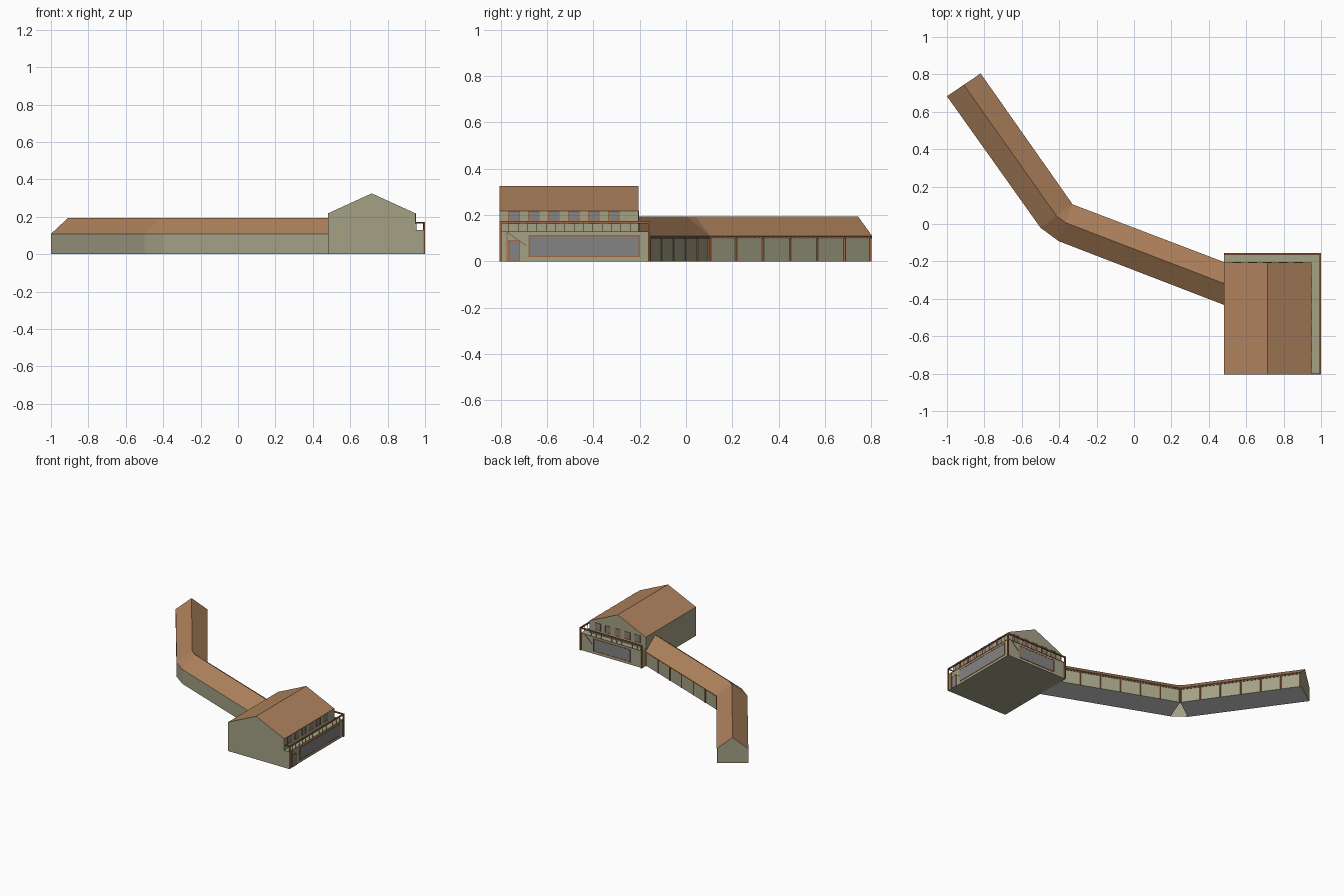
import bpy, bmesh
from mathutils import Vector

if "Cube" in bpy.data.objects:
    bpy.data.objects.remove(bpy.data.objects["Cube"])

def material(name, rgb):
    m = bpy.data.materials.new(name)
    m.diffuse_color = (*rgb, 1)
    m.use_nodes = True
    m.node_tree.nodes["Principled BSDF"].inputs["Base Color"].default_value = m.diffuse_color
    return m

WALL = material("olive plaster", (0.37, 0.355, 0.235))
ROOF = material("brown roof tile", (0.43, 0.225, 0.11))
WOOD = material("red brown timber", (0.35, 0.135, 0.055))
GLASS = material("grey glass", (0.23, 0.23, 0.235))
FLOOR = material("light grey floor", (0.62, 0.62, 0.62))

def finish(name, bm, mats):
    bmesh.ops.recalc_face_normals(bm, faces=bm.faces)
    me = bpy.data.meshes.new(name)
    bm.to_mesh(me)
    bm.free()
    for m in mats:
        me.materials.append(m)
    ob = bpy.data.objects.new(name, me)
    bpy.context.collection.objects.link(ob)
    return ob

def boxes(name, items, mat):
    bm = bmesh.new()
    for lo, hi in items:
        lo, hi = Vector(lo), Vector(hi)
        for v in bmesh.ops.create_cube(bm, size=1)["verts"]:
            v.co = (lo + hi) / 2 + v.co * (hi - lo)
    return finish(name, bm, [mat])

def beams(name, items, mat):
    """Square bars running from p to q with width w."""
    bm = bmesh.new()
    for p, q, w in items:
        p, q = Vector(p), Vector(q)
        d = q - p
        rot = d.to_track_quat('Z', 'Y')
        for v in bmesh.ops.create_cube(bm, size=1)["verts"]:
            v.co = (p + q) / 2 + rot @ Vector((v.co.x * w, v.co.y * w, v.co.z * d.length))
    return finish(name, bm, [mat])

def loft(name, sections, mats, rule):
    """Skin closed sections; rule(normal, segment) picks the material, None leaves a hole."""
    bm = bmesh.new()
    rings = [[bm.verts.new(p) for p in s] for s in sections]
    n = len(rings[0])
    seg = {}
    for k in range(len(rings) - 1):
        for i in range(n):
            j = (i + 1) % n
            f = bm.faces.new((rings[k][i], rings[k][j], rings[k + 1][j], rings[k + 1][i]))
            seg[f] = k
    caps = [bm.faces.new(rings[0]), bm.faces.new(rings[-1])]
    bmesh.ops.recalc_face_normals(bm, faces=bm.faces)
    bm.normal_update()
    holes = []
    for f in bm.faces:
        pick = 0 if f in caps else rule(f.normal, seg[f])
        if pick is None:
            holes.append(f)
        else:
            f.material_index = pick
    bmesh.ops.delete(bm, geom=holes, context='FACES')
    bmesh.ops.remove_doubles(bm, verts=bm.verts, dist=0.0005)
    return finish(name, bm, mats)

# --- main house: ground floor with flat deck, gabled upper body ---
X0, X1, XD = 0.48, 0.95, 0.992
Y0, Y1, YD = -0.805, -0.205, -0.163
DECK, EAVE, RIDGE = 0.13, 0.218, 0.325
boxes("ground_floor", [((X0, Y0, 0), (XD, YD, DECK))], WALL)
gable = lambda y: [(X0, y, DECK), (X0, y, EAVE), ((X0 + X1) / 2, y, RIDGE), (X1, y, EAVE), (X1, y, DECK)]
loft("upper_house", [gable(Y0), gable(Y1)], [WALL, ROOF], lambda n, k: 1 if n.z > 0.1 else 0)

# --- windows and door: glass plate with a timber frame ---
def opening(name, side, plane, a0, a1, z0, z1, w):
    def pt(a, d, z):
        return (plane + d, a, z) if side == 'x' else (a, plane + d, z)
    boxes(name + "_glass", [(pt(a0, -0.002, z0), pt(a1, 0.0015, z1))], GLASS)
    bars = [(a0 - w, a0, z0 - w, z1 + w), (a1, a1 + w, z0 - w, z1 + w),
            (a0, a1, z1, z1 + w), (a0, a1, z0 - w, z0)]
    boxes(name + "_frame", [(pt(p, -0.002, max(r, 0)), pt(q, 0.003, s))
                            for p, q, r, s in bars], WOOD)

opening("side_large_window", 'x', XD, -0.675, -0.205, 0.024, 0.108, 0.006)
opening("back_large_window", 'y', YD, 0.585, 0.885, 0.024, 0.108, 0.006)
opening("side_door", 'x', XD, -0.763, -0.722, 0.004, 0.088, 0.005)
for i in range(6):
    y = -0.743 + 0.0862 * i
    opening(f"side_upper_window_{i}", 'x', X1, y - 0.021, y + 0.021, 0.165, 0.213, 0.004)
for i in range(5):
    x = 0.55 + 0.0825 * i
    opening(f"back_upper_window_{i}", 'y', Y1, x - 0.02, x + 0.02, 0.165, 0.213, 0.004)

# --- timber framing of the ground floor ---
xr, yr = 0.995, -0.16
beams("house_framing", [
    ((xr, Y0 + 0.004, 0), (xr, Y0 + 0.004, 0.17), 0.008),
    ((xr, yr, 0), (xr, yr, 0.17), 0.009),
    ((X0 + 0.005, yr, 0), (X0 + 0.005, yr, 0.17), 0.009),
    ((XD, Y0, DECK - 0.002), (XD, YD, DECK - 0.002), 0.004),
    ((X0, YD, DECK - 0.002), (XD, YD, DECK - 0.002), 0.004),
    ((XD, -0.773, 0.126), (XD, -0.69, 0.068), 0.005),
    ((0.96, YD, 0.126), (0.90, YD, 0.068), 0.005),
    ((XD, -0.773, 0), (XD, -0.773, 0.126), 0.005)], WOOD)

# --- balcony railing ---
rails = [((xr, Y0, 0.169), (xr, yr + 0.004, 0.169), 0.009),
         ((X0, yr, 0.169), (xr + 0.004, yr, 0.169), 0.009),
         ((X1, Y0 + 0.004, 0.17), (xr, Y0 + 0.004, 0.17), 0.006)]
for i in range(1, 16):
    y = Y0 + (yr - Y0) * i / 16
    rails.append(((xr - 0.004, y, DECK), (xr - 0.004, y, 0.167), 0.0022))
for i in range(1, 12):
    x = X0 + (xr - X0) * i / 12
    rails.append(((x, yr - 0.004, DECK), (x, yr - 0.004, 0.167), 0.0022))
beams("balcony_railing", rails, WOOD)

# --- bent stable wing: sections go from the far end to the house ---
WE, WR = 0.109, 0.193
front = [Vector(p) for p in ((-1.0, 0.683), (-0.50, -0.02), (-0.402, -0.092), (0.48, -0.432))]
back = [Vector(p) for p in ((-0.82, 0.805), (-0.328, 0.105), (-0.328, 0.105), (0.48, -0.203))]
ins = [(f - b).normalized() for f, b in zip(front, back)]
ins[1] = ins[2] = (ins[1] + ins[2]).normalized()
inner = [b + d * 0.007 for b, d in zip(back, ins)]       # wall sits under the eave

def section(f, b, i):
    r = (f + b) / 2
    return [(*f, 0), (*f, WE), (*r, WR), (*b, WE), (*i, WE - 0.002), (*i, 0)]

def wing_rule(n, k):
    if n.z > 0.1:
        return 1
    if n.z < -0.95:
        return None if k == 1 else 2       # no floor at the bend
    return 1 if n.z < -0.1 else 0

loft("stable_wing", [section(*s) for s in zip(front, back, inner)], [WALL, ROOF, FLOOR], wing_rule)

# --- posts, eave beams and rafter ends along the stable's inner side ---
posts, eaves, rafters = [], [], []
for a, b in ((0, 1), (2, 3)):
    p, q = inner[a], inner[b]
    ep, eq = back[a], back[b]
    for i in range(7):
        c = p.lerp(q, min(max(i / 6, 0.006), 0.994))
        posts.append(((*c, 0), (*c, WE - 0.006), 0.008))
    eaves.append(((*p, WE - 0.006), (*q, WE - 0.006), 0.007))
    for i in range(1, 36):
        rafters.append(((*p.lerp(q, i / 36), WE - 0.003), (*ep.lerp(eq, i / 36), WE - 0.003), 0.004))
beams("stable_posts", posts, WOOD)
beams("stable_eave_beams", eaves, WOOD)
beams("stable_rafter_ends", rafters, WOOD)
